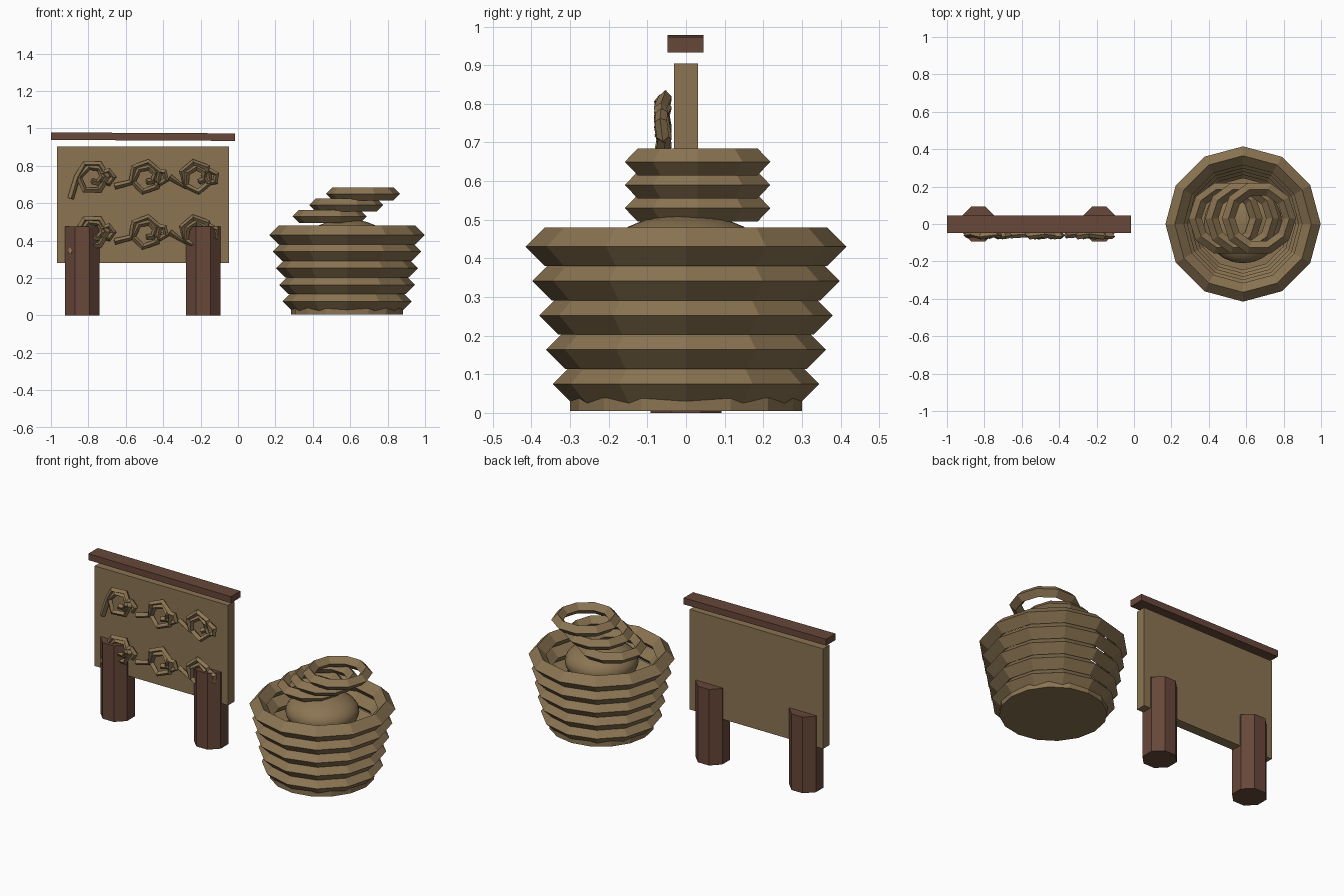
import bpy
from math import sin, cos, pi, radians

cube = bpy.data.objects.get("Cube")
if cube:
    bpy.data.objects.remove(cube, do_unlink=True)


def material(name, rgb):
    mat = bpy.data.materials.new(name)
    mat.use_nodes = True
    mat.diffuse_color = (*rgb, 1)
    mat.node_tree.nodes["Principled BSDF"].inputs["Base Color"].default_value = (*rgb, 1)
    return mat


STRAW = material("straw tan", (0.258, 0.175, 0.085))
WOOD = material("dark wood", (0.135, 0.063, 0.041))


def finish(name, mat):
    obj = bpy.context.object
    obj.name = name
    obj.data.materials.append(mat)
    return obj


def box(name, mat, center, size):
    bpy.ops.mesh.primitive_cube_add(size=1, location=center)
    obj = finish(name, mat)
    obj.scale = size
    return obj


def cylinder(name, mat, sides, radius, center, depth, turn=0):
    bpy.ops.mesh.primitive_cylinder_add(vertices=sides, radius=radius, depth=depth,
                                        location=center, rotation=(0, 0, turn))
    return finish(name, mat)


def ring(name, sides, major, minor, center, rotation=(0, 0, 0)):
    bpy.ops.mesh.primitive_torus_add(major_segments=sides, minor_segments=4,
                                     major_radius=major, minor_radius=minor,
                                     location=center, rotation=rotation)
    return finish(name, STRAW)


def rope(name, points, thickness):
    curve = bpy.data.curves.new(name, "CURVE")
    curve.dimensions = "3D"
    curve.bevel_depth = thickness
    curve.bevel_resolution = 0
    curve.use_fill_caps = True
    spline = curve.splines.new("POLY")
    spline.points.add(len(points) - 1)
    for p, co in zip(spline.points, points):
        p.co = (*co, 1)
    obj = bpy.data.objects.new(name, curve)
    bpy.context.collection.objects.link(obj)
    bpy.ops.object.select_all(action="DESELECT")
    obj.select_set(True)
    bpy.context.view_layer.objects.active = obj
    bpy.ops.object.convert(target="MESH")
    bpy.context.object.data.shade_flat()
    finish(name, STRAW)


# Display stand: board, top rail and two posts
box("board", STRAW, (-0.508, 0, 0.592), (0.922, 0.062, 0.625))
rail = box("top_rail", WOOD, (-0.508, -0.001, 0.956), (0.985, 0.093, 0.04))
rail.rotation_euler.y = radians(0.3)
for side, x in (("right", -0.832), ("left", -0.185)):
    cylinder(side + "_post", WOOD, 8, 0.1, (x, 0, 0.2375), 0.475, pi / 8)

# Rope knots hung on the board: a loose tail, a loop winding inwards, a small side loop
tails = ((-0.115, -0.115), (-0.165, -0.05), (-0.14, 0.0))
for row, z in enumerate((0.74, 0.445)):
    for col, x in enumerate((-0.78, -0.495, -0.225)):
        tx, tz = tails[col]
        points = [(x + tx, -0.06, z + tz)]
        for i in range(12):
            a = pi + radians(20 * col) - i * pi / 3
            r = 0.08 if i < 6 else 0.08 - 0.009 * (i - 5)
            y = -0.06 + 0.006 * (-1) ** i
            points.append((x + r * cos(a) + (0.012 if i > 6 else 0), y, z + r * sin(a)))
        label = f"knot_{row + 1}_{col + 1}"
        rope(label, points, 0.017)
        ring(label + "_side_loop", 5, 0.036, 0.016, (x + 0.078, -0.06, z),
             (pi / 2 + 0.15, 0.4 * col, 0))

# Basket: stacked faceted rings widening upwards on a flat base
CX = 0.583
cylinder("basket_base", STRAW, 16, 0.3, (CX, 0, 0.022), 0.034)
for i in range(5):
    ring(f"basket_ring_{i + 1}", 12, 0.295 + 0.0175 * i, 0.05, (CX, 0, 0.075 + 0.0888 * i))

# Smooth bundle inside the basket
bpy.ops.mesh.primitive_uv_sphere_add(segments=24, ring_count=12, radius=1, location=(CX, 0, 0.405))
bundle = finish("bundle", STRAW)
bundle.scale = (0.21, 0.21, 0.11)
bpy.ops.object.shade_smooth()

# Loose coil leaning sideways above the bundle
for i in range(3):
    ring(f"coil_{i + 1}", 10, 0.163, 0.035, (0.49 + 0.089 * i, 0.03, 0.53 + 0.06 * i))
